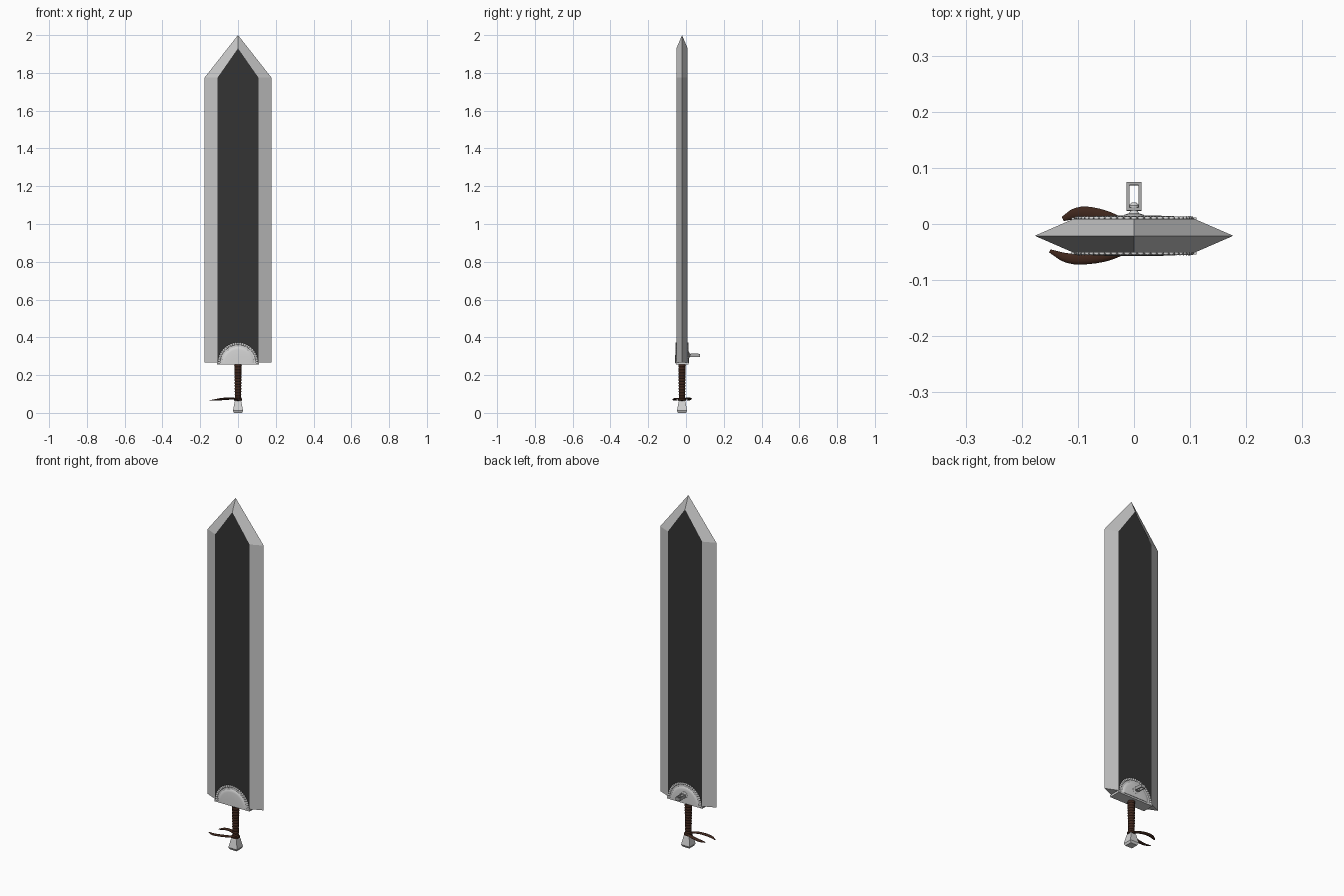
import bpy, bmesh, math
from mathutils import Vector, Matrix

if "Cube" in bpy.data.objects:
    bpy.data.objects.remove(bpy.data.objects["Cube"])

YC = -0.021  # blade centre plane


def mat(name, r, g, b):
    m = bpy.data.materials.new(name)
    m.diffuse_color = (r, g, b, 1)
    m.use_nodes = True
    m.node_tree.nodes["Principled BSDF"].inputs["Base Color"].default_value = m.diffuse_color
    return m


STEEL = mat("blade steel", 0.56, 0.56, 0.56)
DARK = mat("dark panel", 0.033, 0.033, 0.033)
SILVER = mat("guard silver", 0.66, 0.66, 0.66)
IRON = mat("ring iron", 0.40, 0.40, 0.40)
LEATHER = mat("brown leather", 0.05, 0.02, 0.012)


def finish(name, bm, mats, smooth=False):
    bmesh.ops.recalc_face_normals(bm, faces=bm.faces)
    me = bpy.data.meshes.new(name)
    bm.to_mesh(me)
    bm.free()
    for m in mats:
        me.materials.append(m)
    ob = bpy.data.objects.new(name, me)
    bpy.context.collection.objects.link(ob)
    if smooth:
        bpy.ops.object.select_all(action='DESELECT')
        ob.select_set(True)
        bpy.context.view_layer.objects.active = ob
        bpy.ops.object.shade_smooth_by_angle(angle=math.radians(40))
    return ob


def skin(bm, rings):
    """Bridge closed rings of points and cap both ends."""
    vs = [[bm.verts.new(p) for p in r] for r in rings]
    n = len(vs[0])
    for a, b in zip(vs, vs[1:]):
        for i in range(n):
            bm.faces.new((a[i], a[(i + 1) % n], b[(i + 1) % n], b[i]))
    bm.faces.new(vs[0])
    bm.faces.new(vs[-1])


def circle(r, z, n, turn=0.0):
    return [(r * math.cos(turn + 2 * math.pi * i / n),
             YC + r * math.sin(turn + 2 * math.pi * i / n), z) for i in range(n)]


def box(bm, centre, size, spin=None):
    m = Matrix.Translation(centre) @ (spin or Matrix()) @ Matrix.Diagonal((*size, 1))
    bmesh.ops.create_cube(bm, size=1, matrix=m)


# Blade: flat dark panels with ground edges
def outline(w, tip, y):
    return [(-w, y, 0.267), (w, y, 0.267), (w, y, 1.775), (0, y, tip), (-w, y, 1.775)]


bm = bmesh.new()
skin(bm, [outline(0.108, 1.93, YC - 0.03), outline(0.177, 2.0, YC), outline(0.108, 1.93, YC + 0.03)])
bm.normal_update()
for f in bm.faces:
    f.material_index = 1 if abs(f.normal.y) > 0.99 else 0
finish("blade", bm, [STEEL, DARK])


# Guard: half disc through the blade, raised plates, beaded rims, bottom bar
def half_disc(r, y, z0=0.26, n=24):
    return [(r * math.cos(math.pi * i / n), y, z0 + r * math.sin(math.pi * i / n)) for i in range(n + 1)]


bm = bmesh.new()
skin(bm, [half_disc(0.105, YC - 0.0315), half_disc(0.105, YC + 0.0315)])
box(bm, (0, YC, 0.2605), (0.222, 0.066, 0.011))
finish("guard", bm, [SILVER], True)

for side, label in ((-1, "front"), (1, "back")):
    bm = bmesh.new()
    skin(bm, [half_disc(r, YC + side * (0.031 + d), 0.264)
              for r, d in ((0.086, 0), (0.083, 0.0025), (0.07, 0.004), (0.04, 0.005))])
    finish("guard_dome_" + label, bm, [SILVER], True)
    bm = bmesh.new()
    for i in range(27):
        a = math.pi * i / 26
        m = Matrix.Translation((0.1 * math.cos(a), YC + side * 0.0315, 0.266 + 0.1 * math.sin(a)))
        bmesh.ops.create_uvsphere(bm, u_segments=8, v_segments=6, radius=0.0068,
                                  matrix=m @ Matrix.Diagonal((1, 0.5, 1, 1)))
    finish("guard_beads_" + label, bm, [SILVER], True)

# Grip: wrapped leather with rounded turns
bm = bmesh.new()
rings = []
turns, steps = 13, 4
for k in range(turns * steps + 1):
    t = k / (turns * steps)
    r = 0.0145 + 0.003 * t + 0.0025 * abs(math.sin(math.pi * k / steps))
    rings.append(circle(r, 0.06 + 0.197 * t, 16))
skin(bm, rings)
finish("grip", bm, [LEATHER], True)

# Pommel: flared square block with chamfered foot
bm = bmesh.new()
q = math.pi / 4
skin(bm, [circle(r * math.sqrt(2), z, 4, q) for r, z in
          ((0.021, 0), (0.027, 0.012), (0.0175, 0.06), (0.015, 0.066))])
finish("pommel", bm, [SILVER])

# Knot and two loose strap tails
bm = bmesh.new()
skin(bm, [circle(r, z, 16) for r, z in ((0.016, 0.063), (0.022, 0.067), (0.022, 0.075), (0.016, 0.08))])
finish("strap_knot", bm, [LEATHER], True)


def strap(name, path, widths):
    bm = bmesh.new()
    pts = [Vector(p) for p in path]
    # smooth the path by corner cutting
    for _ in range(2):
        new, nw = [pts[0]], [widths[0]]
        for i in range(len(pts) - 1):
            for t in (0.25, 0.75):
                new.append(pts[i].lerp(pts[i + 1], t))
                nw.append(widths[i] * (1 - t) + widths[i + 1] * t)
        pts, widths = new + [pts[-1]], nw + [widths[-1]]
    rings = []
    for i, p in enumerate(pts):
        d = pts[min(i + 1, len(pts) - 1)] - pts[max(i - 1, 0)]
        s = Vector((-d.y, d.x, 0)).normalized()
        w = widths[i]
        rings.append([p + s * (w * math.cos(a)) + Vector((0, 0, min(0.005, w * 0.5) * math.sin(a)))
                      for a in (2 * math.pi * j / 10 for j in range(10))])
    skin(bm, rings)
    finish(name, bm, [LEATHER], True)


strap("strap_tail_back",
      [(0.0, -0.008, 0.073), (-0.025, 0.003, 0.076), (-0.06, 0.017, 0.077), (-0.10, 0.021, 0.073), (-0.127, 0.009, 0.067)],
      [0.008, 0.010, 0.011, 0.012, 0.004])
strap("strap_tail_front",
      [(0.0, -0.034, 0.073), (-0.025, -0.048, 0.075), (-0.06, -0.060, 0.074), (-0.115, -0.064, 0.069), (-0.150, -0.048, 0.066)],
      [0.008, 0.010, 0.010, 0.010, 0.003])

# Back stud: round base and neck pointing along +y
bm = bmesh.new()
skin(bm, [[(r * math.cos(2 * math.pi * i / 16), y, 0.305 + r * math.sin(2 * math.pi * i / 16)) for i in range(16)]
          for r, y in ((0.021, 0.011), (0.018, 0.016), (0.009, 0.019), (0.006, 0.024), (0.009, 0.029),
                       (0.009, 0.033), (0.004, 0.038))])
finish("back_stud", bm, [SILVER], True)

# Rectangular ring hanging off the stud
bm = bmesh.new()
tilt = Matrix.Rotation(math.radians(-3), 4, 'X')
for sx in (-1, 1):
    box(bm, (sx * 0.0108, 0.0495, 0.305), (0.005, 0.049, 0.018), tilt)
for y, z in ((0.0265, 0.306), (0.0715, 0.304)):
    box(bm, (0, y, z), (0.0265, 0.005, 0.018), tilt)
finish("back_ring", bm, [IRON])
